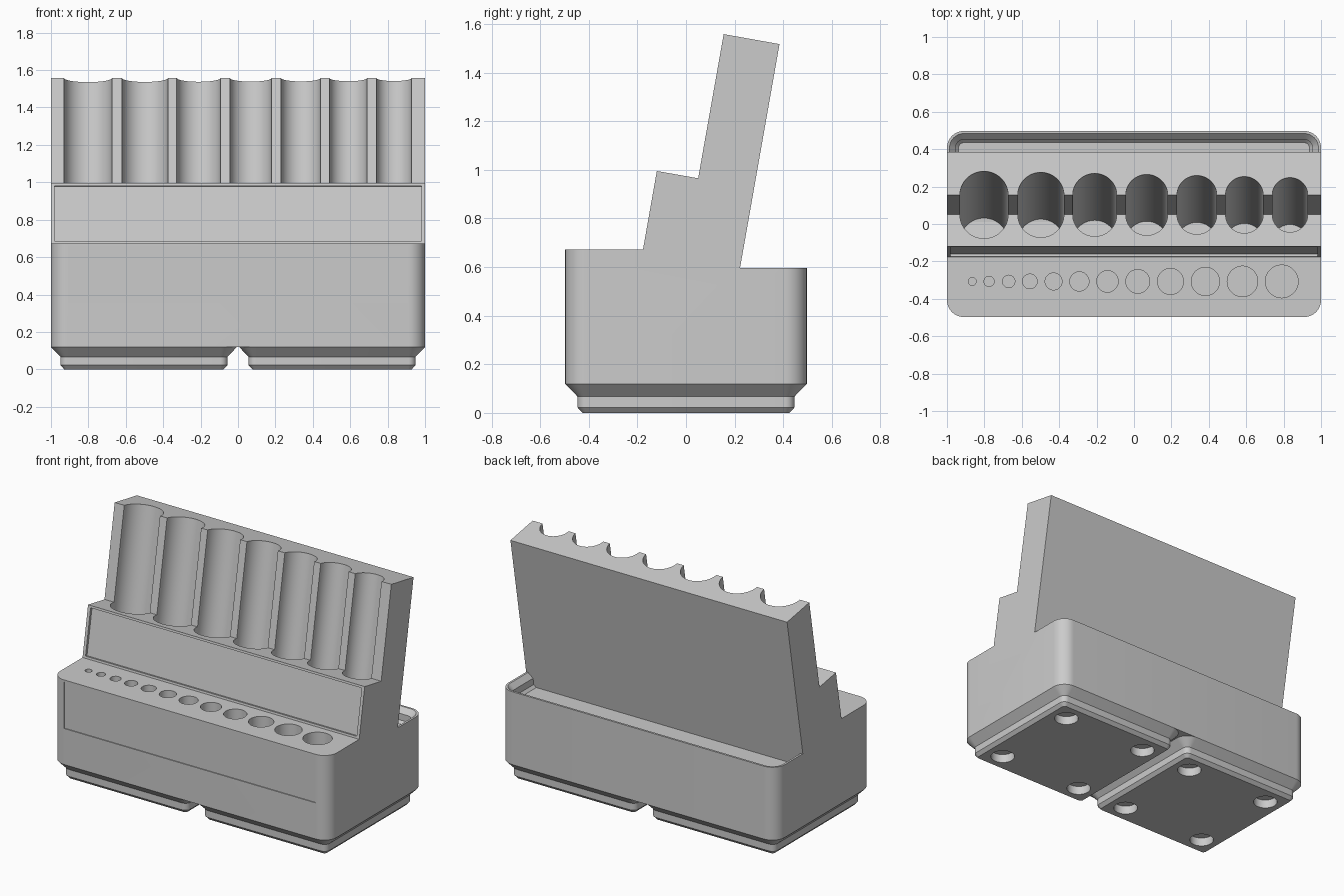
import bpy, bmesh, math
from mathutils import Matrix, Vector

if "Cube" in bpy.data.objects:
    bpy.data.objects.remove(bpy.data.objects["Cube"], do_unlink=True)

TILT = math.radians(10)
LEAN = Matrix.Rotation(-TILT, 4, 'X')
HX, HY, R = 1.0, 0.497, 0.09
BASE, SHELF, RIM, FLOOR = 0.119, 0.672, 0.595, 0.503

grey = bpy.data.materials.new("plain grey")
grey.use_nodes = True
grey.diffuse_color = (0.6, 0.6, 0.6, 1)
grey.node_tree.nodes["Principled BSDF"].inputs["Base Color"].default_value = (0.6, 0.6, 0.6, 1)


def make(name, bm):
    bmesh.ops.recalc_face_normals(bm, faces=bm.faces[:])
    mesh = bpy.data.meshes.new(name)
    bm.to_mesh(mesh)
    bm.free()
    obj = bpy.data.objects.new(name, mesh)
    bpy.context.collection.objects.link(obj)
    mesh.materials.append(grey)
    return obj


def rounded_ring(hx, hy, r, z, steps=10):
    pts = []
    for q, (sx, sy) in enumerate([(1, 1), (-1, 1), (-1, -1), (1, -1)]):
        for i in range(steps + 1):
            a = math.pi / 2 * (q + i / steps)
            pts.append((sx * (hx - r) + r * math.cos(a), sy * (hy - r) + r * math.sin(a), z))
    return pts


def loft(name, rings):
    bm = bmesh.new()
    loops = [[bm.verts.new(p) for p in ring] for ring in rings]
    n = len(loops[0])
    for a, b in zip(loops, loops[1:]):
        for i in range(n):
            j = (i + 1) % n
            bm.faces.new((a[i], a[j], b[j], b[i]))
    bm.faces.new(loops[0])
    bm.faces.new(loops[-1])
    return make(name, bm)


def side_profile(name, pts, half=1.1):
    return loft(name, [[(x, y, z) for y, z in pts] for x in (-half, half)])


def cylinder(name, r, depth, bottom, rot=Matrix()):
    bm = bmesh.new()
    place = Matrix.Translation(bottom) @ rot @ Matrix.Translation((0, 0, depth / 2))
    bmesh.ops.create_cone(bm, cap_ends=True, segments=64, radius1=r, radius2=r,
                          depth=depth, matrix=place)
    return make(name, bm)


def box(name, size, centre, rot=Matrix()):
    bm = bmesh.new()
    bmesh.ops.create_cube(bm, size=1, matrix=Matrix.Translation(centre) @ rot @ Matrix.Diagonal((*size, 1)))
    return make(name, bm)


def combine(obj, tools, operation='DIFFERENCE'):
    """Apply booleans, then discard the tools."""
    for tool in tools:
        mod = obj.modifiers.new("cut", 'BOOLEAN')
        mod.operation, mod.solver, mod.object = operation, 'EXACT', tool
    bpy.context.view_layer.update()
    graph = bpy.context.evaluated_depsgraph_get()
    mesh = bpy.data.meshes.new_from_object(obj.evaluated_get(graph))
    obj.modifiers.clear()
    obj.data = mesh
    mesh.materials.clear()
    mesh.materials.append(grey)
    for tool in tools:
        bpy.data.objects.remove(tool, do_unlink=True)


def finish(obj):
    bpy.ops.object.select_all(action='DESELECT')
    obj.select_set(True)
    bpy.context.view_layer.objects.active = obj
    bpy.ops.object.shade_smooth_by_angle(angle=math.radians(25))


def back_y(z):
    return 0.222 + (z - RIM) * math.tan(TILT)


# Holder body: rounded block trimmed to the stepped, leaning side profile
body = loft("holder_body", [rounded_ring(HX, HY, R, z) for z in (BASE, 1.7)])
steps = [(-0.6, 0), (-0.6, SHELF), (-0.177, SHELF), (-0.12, 0.995), (0.05, 0.965),
         (0.155, 1.558), (back_y(1.517), 1.517), (back_y(RIM), RIM), (0.6, RIM), (0.6, 0)]
combine(body, [side_profile("step_trim", steps)], 'INTERSECT')

# Stepped lip recess behind the leaning back
lip = [(FLOOR, 0.062), (0.52, 0.0455), (0.563, 0.0455), (RIM, 0.0135), (0.7, 0.0135)]
recess = loft("lip_recess", [rounded_ring(HX - i, HY - i, R - i, z) for z, i in lip])
behind = [(back_y(0.45), 0.45), (0.6, 0.45), (0.6, 0.8), (back_y(0.8), 0.8)]
combine(recess, [side_profile("lip_trim", behind)], 'INTERSECT')
cutters = [recess]

# Label recesses on the front and on the leaning step
cutters.append(box("front_label", (1.82, 0.012, 0.305), (0, -HY, 0.507)))
cutters.append(box("step_label", (1.96, 0.03, 0.3), (0, -0.148, 0.833), LEAN))

# Row of small upright holes, growing to the left
small_x = [-0.865, -0.775, -0.67, -0.557, -0.43, -0.292, -0.142, 0.02, 0.195, 0.382, 0.58, 0.79]
for i, x in enumerate(small_x):
    cutters.append(cylinder("small_hole", 0.021 + 0.00605 * i, 0.8, (x, -0.307, 0.15)))

# Row of large leaning channels, shrinking to the left
axis = Vector((0, math.sin(TILT), math.cos(TILT)))
start = Vector((0, 0.05, 0.965)) - 0.84 * axis
large_x = [-0.802, -0.498, -0.21, 0.068, 0.336, 0.59, 0.834]
for i, x in enumerate(large_x):
    cutters.append(cylinder("large_hole", 0.129 - 0.0057 * i, 1.7, start + Vector((x, 0, 0)), LEAN))
combine(body, cutters)
finish(body)

# Two stepped feet, each with four round pockets underneath
levels = [(0, 0.426, 0.019), (0.022, 0.446, 0.038), (0.067, 0.446, 0.038), (BASE, HY, R)]
for side, cx in (("right", -0.503), ("left", 0.503)):
    foot = loft(side + "_foot", [[(x + cx, y, z) for x, y, z in rounded_ring(h, h, r, z)]
                                 for z, h, r in levels])
    combine(foot, [cylinder("pocket", 0.074, 0.157, (cx + sx * 0.311, sy * 0.311, -0.1))
                   for sx in (-1, 1) for sy in (-1, 1)])
    finish(foot)
